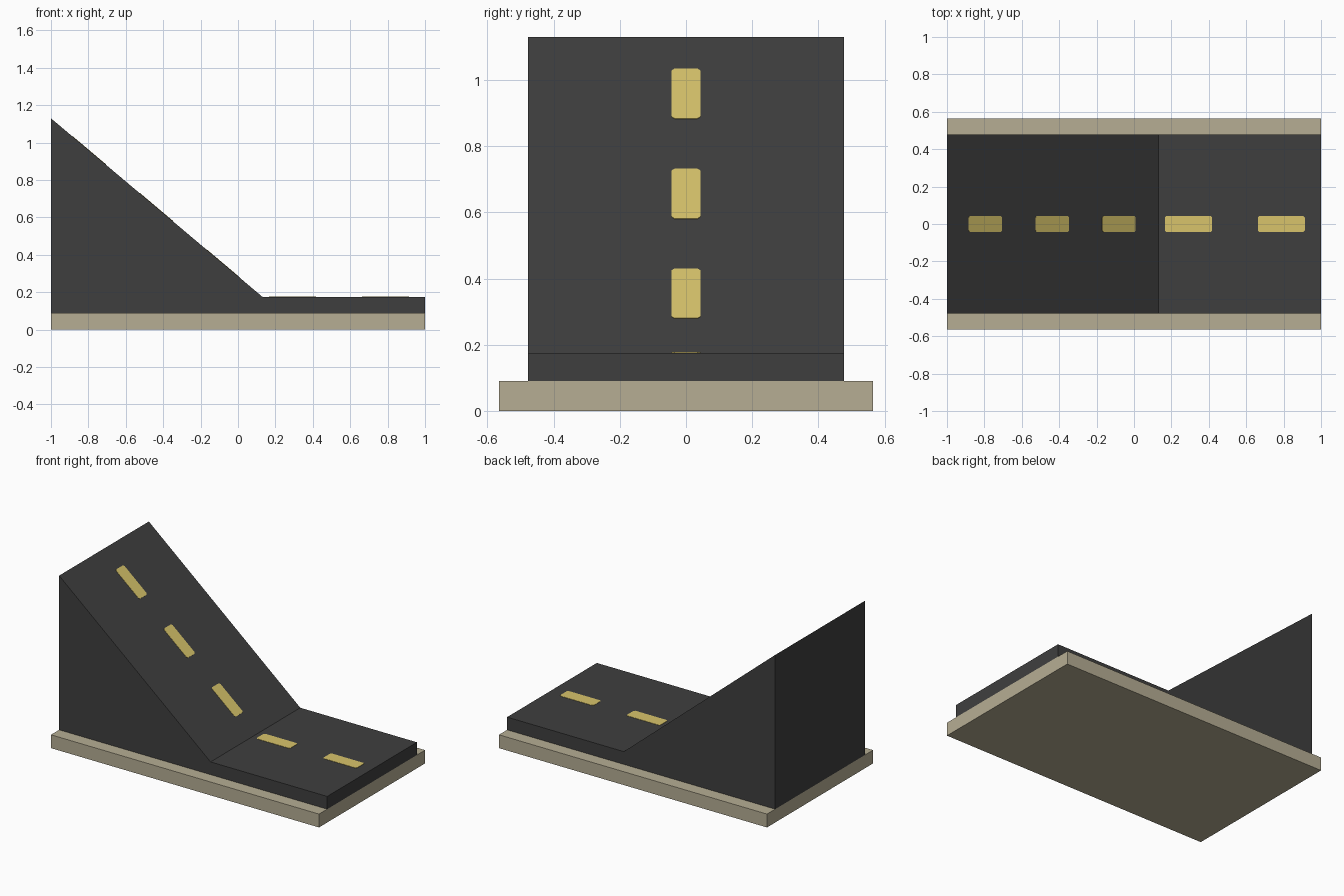
import bpy, bmesh, math
from mathutils import Matrix

if "Cube" in bpy.data.objects:
    bpy.data.objects.remove(bpy.data.objects["Cube"])


def material(name, rgb):
    # sRGB 0-255 to linear diffuse colour
    m = bpy.data.materials.new(name)
    lin = [((c / 255 + 0.055) / 1.055) ** 2.4 for c in rgb]
    m.diffuse_color = (*lin, 1)
    m.use_nodes = True
    m.node_tree.nodes["Principled BSDF"].inputs["Base Color"].default_value = m.diffuse_color
    return m


def prism(name, outline, depth, mat, matrix):
    # Extrude a 2D outline along local z by depth, then place it
    bm = bmesh.new()
    face = bm.faces.new([bm.verts.new((a, b, 0)) for a, b in outline])
    ext = bmesh.ops.extrude_face_region(bm, geom=[face])
    verts = [v for v in ext["geom"] if isinstance(v, bmesh.types.BMVert)]
    bmesh.ops.translate(bm, verts=verts, vec=(0, 0, depth))
    bmesh.ops.transform(bm, matrix=matrix, verts=bm.verts)
    bmesh.ops.recalc_face_normals(bm, faces=bm.faces)
    mesh = bpy.data.meshes.new(name)
    bm.to_mesh(mesh)
    bm.free()
    mesh.materials.append(mat)
    ob = bpy.data.objects.new(name, mesh)
    bpy.context.collection.objects.link(ob)
    return ob


stone = material("kerb_beige", (182, 174, 148))
asphalt = material("asphalt_grey", (63, 63, 63))
yellow = material("line_yellow", (216, 196, 107))

BASE_TOP, ROAD_TOP, PEAK, BEND = 0.09, 0.176, 1.13, 0.13
BASE_Y, ROAD_Y = 0.565, 0.478

# Beige base slab
prism("base_slab", [(-1, -BASE_Y), (1, -BASE_Y), (1, BASE_Y), (-1, BASE_Y)],
      BASE_TOP, stone, Matrix())

# Asphalt ramp running into the flat road, one side profile extruded across
prism("road_ramp", [(-1, BASE_TOP), (1, BASE_TOP), (1, ROAD_TOP), (BEND, ROAD_TOP), (-1, PEAK)],
      2 * ROAD_Y, asphalt,
      Matrix.Translation((0, ROAD_Y, 0)) @ Matrix.Rotation(math.pi / 2, 4, 'X'))

# Yellow centre dashes: thin plates with clipped corners
slope = (PEAK - ROAD_TOP) / (1 + BEND)


def dash(name, x0, x1, tilt):
    xm = (x0 + x1) / 2
    z = ROAD_TOP + max(0, BEND - xm) * slope
    h, w, c = (x1 - x0) / 2 / math.cos(tilt), 0.044, 0.009
    outline = [(-h + c, -w), (h - c, -w), (h, -w + c), (h, w - c),
               (h - c, w), (-h + c, w), (-h, w - c), (-h, -w + c)]
    # sunk slightly so only a paint-thin 0.002 stands proud
    place = (Matrix.Translation((xm, 0, z)) @ Matrix.Rotation(tilt, 4, 'Y')
             @ Matrix.Translation((0, 0, -0.002)))
    prism(name, outline, 0.004, yellow, place)


for i, x in enumerate((-0.885, -0.527, -0.17)):
    dash(f"ramp_dash_{i + 1}", x, x + 0.178, math.atan(slope))
for i, x in enumerate((0.165, 0.662)):
    dash(f"flat_dash_{i + 1}", x, x + 0.252, 0)
